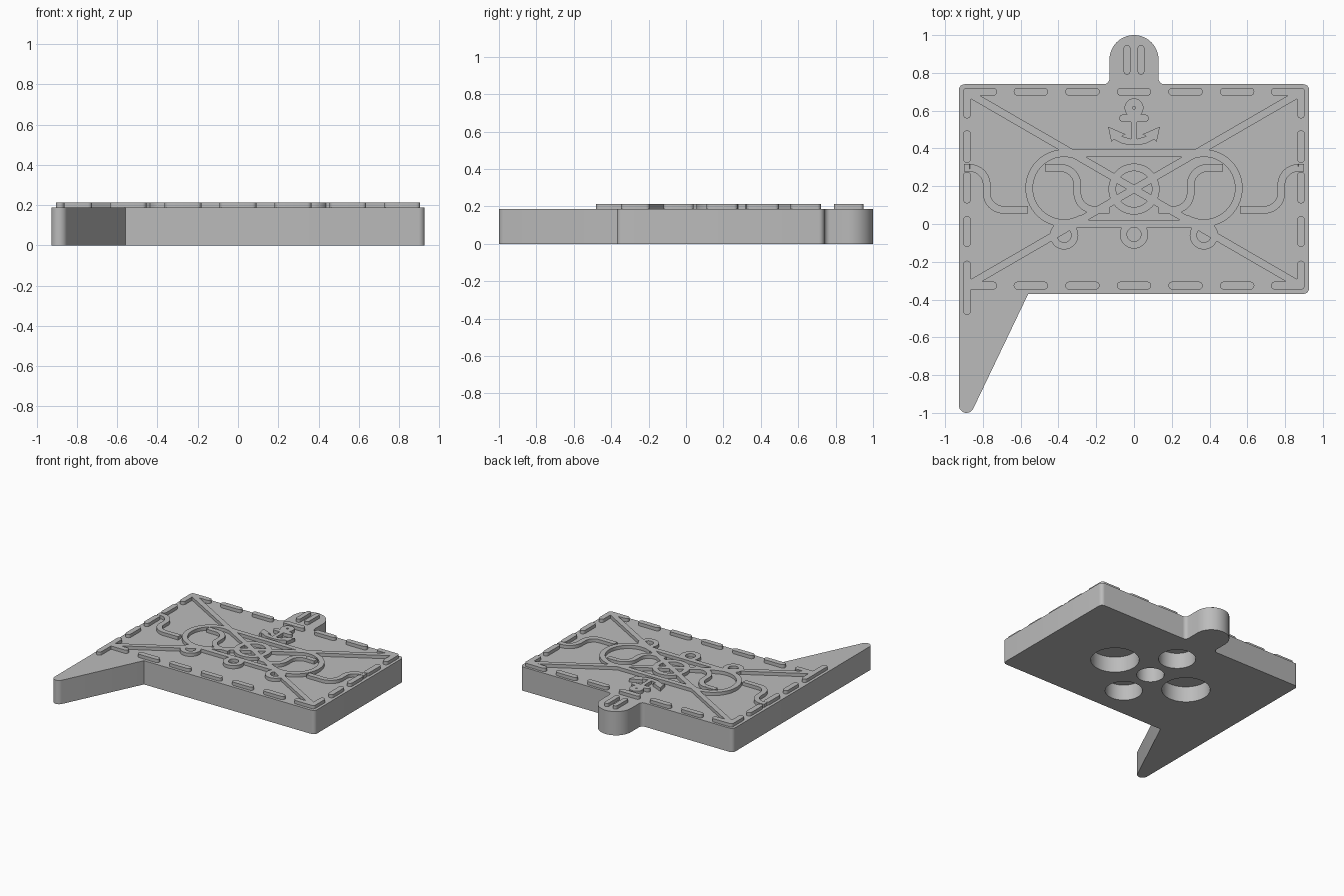
import bpy, bmesh
from math import sin, cos, radians, pi, hypot, atan2, degrees
from mathutils import Vector

cube = bpy.data.objects.get("Cube")
if cube:
    bpy.data.objects.remove(cube, do_unlink=True)

TOP, RELIEF, SINK = 0.187, 0.213, 0.18
MID = 0.185          # y of the centre of the emblem

grey = bpy.data.materials.new("plain_grey")
grey.use_nodes = True
GREY = (0.5, 0.5, 0.5, 1)
grey.diffuse_color = GREY
grey.node_tree.nodes["Principled BSDF"].inputs["Base Color"].default_value = GREY


def arc(cx, cy, r, a0, a1, n=12):
    """Points along an arc, angles in degrees."""
    angles = [radians(a0 + (a1 - a0) * i / n) for i in range(n + 1)]
    return [(cx + r * cos(a), cy + r * sin(a)) for a in angles]


def shade(mesh):
    mesh.shade_smooth()
    mesh.set_sharp_from_angle(angle=radians(30))


def solid(name, points, faces, z0, z1):
    """Extrude flat faces between two heights."""
    bm = bmesh.new()
    verts = [bm.verts.new((x, y, z0)) for x, y in points]
    flat = [bm.faces.new([verts[i] for i in f]) for f in faces]
    grown = bmesh.ops.extrude_face_region(bm, geom=flat, use_keep_orig=True)
    moved = [g for g in grown["geom"] if isinstance(g, bmesh.types.BMVert)]
    bmesh.ops.translate(bm, verts=moved, vec=(0, 0, z1 - z0))
    bmesh.ops.recalc_face_normals(bm, faces=bm.faces)
    mesh = bpy.data.meshes.new(name)
    bm.to_mesh(mesh)
    bm.free()
    mesh.materials.append(grey)
    shade(mesh)
    ob = bpy.data.objects.new(name, mesh)
    bpy.context.collection.objects.link(ob)
    return ob


def prism(name, points, z0=SINK, z1=RELIEF):
    return solid(name, points, [range(len(points))], z0, z1)


def ribbon(name, path, half=0.02, closed=False):
    """Raised band of constant width along a path."""
    n = len(path)
    pts, faces = [], []
    for i, (x, y) in enumerate(path):
        a = path[i - 1] if closed or i else path[0]
        b = path[(i + 1) % n] if closed or i < n - 1 else path[-1]
        side = Vector((a[1] - b[1], b[0] - a[0])).normalized() * half
        pts += [(x + side.x, y + side.y), (x - side.x, y - side.y)]
    for i in range(n if closed else n - 1):
        j = (i + 1) % n
        faces.append((2 * i, 2 * i + 1, 2 * j + 1, 2 * j))
    return solid(name, pts, faces, SINK, RELIEF)


def capsule(name, a, b, r=0.021):
    """Raised dash with round ends."""
    t = degrees(atan2(b[1] - a[1], b[0] - a[0]))
    return prism(name, arc(*b, r, t - 90, t + 90, 8) + arc(*a, r, t + 90, t + 270, 8))


def ring(name, x, y, inner, outer, n=36):
    path = arc(x, y, (inner + outer) / 2, 0, 360, n)[:-1]
    return ribbon(name, path, (outer - inner) / 2, closed=True)


# Plate outline with hanging tab and pointed tail
W, BACK, FRONT, C = 0.927, 0.74, -0.37, 0.03
outline = (
    arc(W - C, FRONT + C, C, -90, 0, 6)
    + arc(W - C, BACK - C, C, 0, 90, 6)
    + arc(0.16, BACK + C, C, 270, 180, 6)
    + arc(0, 0.87, 0.13, 0, 180, 28)
    + arc(-0.16, BACK + C, C, 0, -90, 6)
    + arc(-W + C, BACK - C, C, 90, 180, 6)
    + arc(-W + 0.04, -0.96, 0.04, 180, 334, 12)
    + [(-0.56, FRONT)]
)
plate = prism("plate", outline, 0, TOP)

# Blind round pockets in the underside
pockets = [(0.335, MID, 0.175), (-0.335, MID, 0.175), (0, MID + 0.3, 0.135),
           (0, MID - 0.3, 0.135), (0, MID, 0.1)]
for x, y, r in pockets:
    cutter = prism("pocket_cutter", arc(x, y, r, 0, 360, 48)[:-1], -0.1, 0.125)
    cutter.hide_render = True
    mod = plate.modifiers.new("pocket", "BOOLEAN")
    mod.operation, mod.solver, mod.object = "DIFFERENCE", "EXACT", cutter
    bpy.context.view_layer.objects.active = plate
    bpy.ops.object.modifier_apply(modifier=mod.name)
    bpy.data.objects.remove(cutter, do_unlink=True)
shade(plate.data)

# Stitched border along back and front
EX, EB, EF = 0.884, 0.70, -0.326
for y in (EB, EF):
    for i in range(-2, 3):
        x = i * 0.273
        capsule("border_stitch", (x - 0.07, y), (x + 0.07, y))

# Everything mirrored left and right
for s, side in ((1, "left"), (-1, "right")):
    for y in (EB, EF):
        capsule(side + "_corner_stitch", (s * 0.746, y), (s * EX, y))
    for y0, y1 in ((EB, 0.58), (0.475, 0.345), (0.255, 0.13), (0.02, -0.10)):
        capsule(side + "_edge_stitch", (s * EX, y0), (s * EX, y1))
    low = EF if s > 0 else -0.46
    capsule(side + "_edge_stitch", (s * EX, -0.215), (s * EX, low))

    # Outer rope
    rope = ([(0.9, 0.297), (0.87, 0.297)] + arc(0.87, 0.207, 0.09, 90, 180)
            + arc(0.69, 0.165, 0.09, 0, -90) + [(0.56, 0.075)])
    ribbon(side + "_outer_rope", [(s * x, y) for x, y in rope])

    # Inner rope
    rope = ([(0.47, 0.297), (0.39, 0.297)] + arc(0.39, 0.207, 0.09, 90, 180)
            + arc(0.21, 0.165, 0.09, 0, -90) + [(0.13, 0.075)])
    ribbon(side + "_inner_rope", [(s * x, y) for x, y in rope])

    # Large loop
    loop = arc(0.37, 0.19, 0.185, 120, -120, 36)
    ribbon(side + "_loop", [(s * x, y) for x, y in loop])
    ring(side + "_eyelet", s * 0.37, -0.06, 0.037, 0.075)

    # Diagonal strap across the whole plate
    ribbon(side + "_strap", [(-s * 0.875, 0.692), (s * 0.875, 2 * MID - 0.692)])

    # Tab bars
    capsule(side + "_tab_bar", (s * 0.037, 0.808), (s * 0.037, 0.93), 0.018)

    # Anchor arm
    arm = [(0, 0.417), (0.06, 0.424), (0.107, 0.448), (0.12, 0.435), (0.137, 0.515),
           (0.045, 0.475), (0.065, 0.465), (0.015, 0.45), (0, 0.45)]
    prism(side + "_anchor_arm", [(s * x, y) for x, y in arm])

# Emblem centre
ribbon("back_bar", [(-0.39, 0.375), (0.39, 0.375)])
ribbon("front_bar", [(-0.33, 0), (0.33, 0)])
ring("centre_ring", 0, MID, 0.095, 0.135, 48)
ring("front_eyelet", 0, -0.055, 0.037, 0.075)

# Anchor ring, shank and stock
ring("anchor_ring", 0, 0.615, 0.008, 0.05)
ribbon("anchor_shank", [(0, 0.58), (0, 0.435)], 0.015)
capsule("anchor_stock", (-0.06, 0.56), (0.06, 0.56), 0.019)
